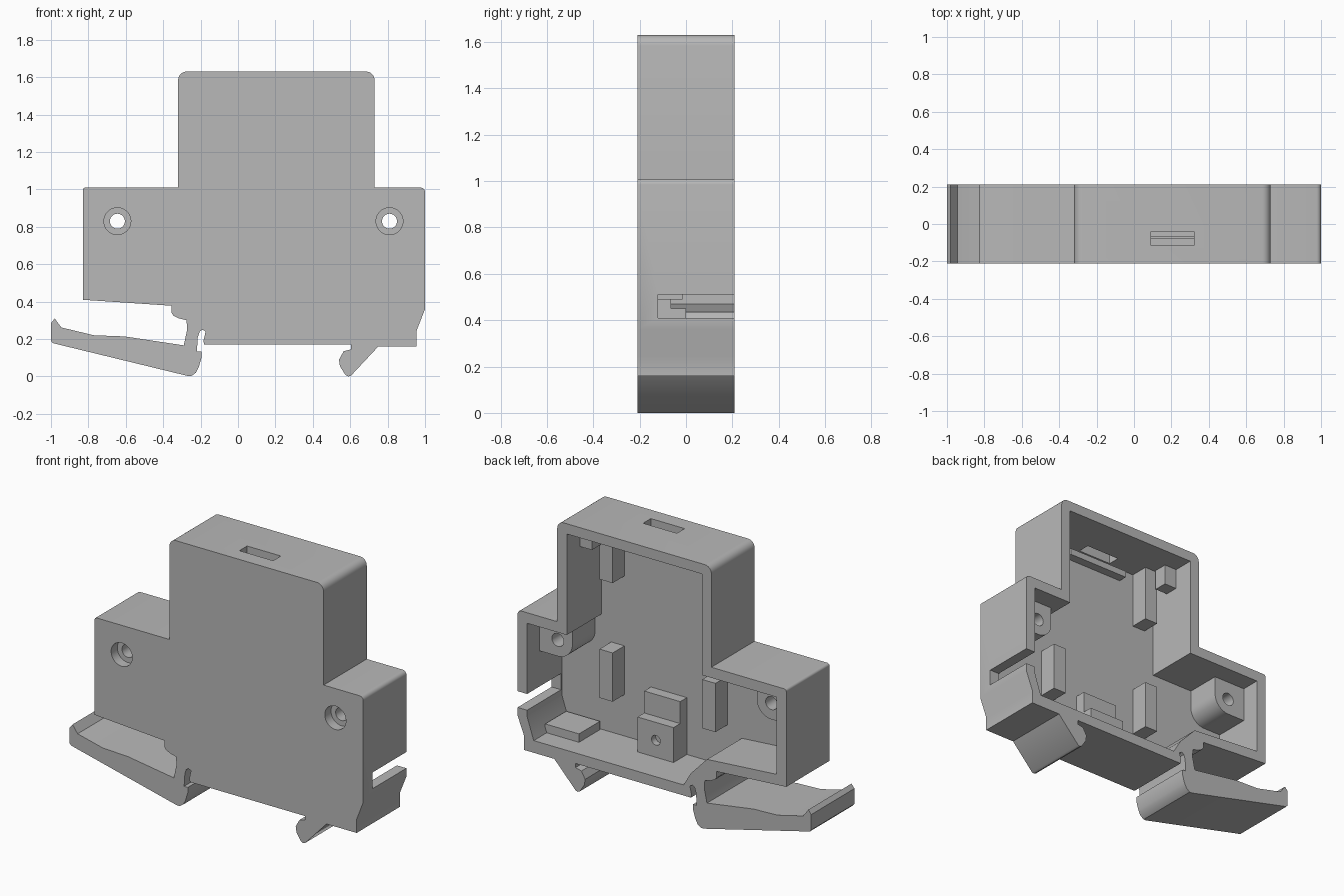
import bpy, bmesh, math
from mathutils import Vector

cube = bpy.data.objects.get("Cube")
if cube:
    bpy.data.objects.remove(cube)

grey = bpy.data.materials.new("housing grey")
grey.use_nodes = True
grey.diffuse_color = (0.48, 0.48, 0.48, 1)
grey.node_tree.nodes["Principled BSDF"].inputs["Base Color"].default_value = (0.48, 0.48, 0.48, 1)

FRONT, PLATE, BACK = -0.21, -0.13, 0.21


def rounded(points):
    """Turn (x, z, radius) corners into a filleted outline."""
    out = []
    for i, p in enumerate(points):
        c = Vector(p[:2])
        r = p[2] if len(p) > 2 else 0
        if not r:
            out.append(c)
            continue
        a = c + (Vector(points[i - 1][:2]) - c).normalized() * r
        b = c + (Vector(points[(i + 1) % len(points)][:2]) - c).normalized() * r
        for k in range(7):
            # Circular arc for the right-angled corners
            t = k / 6 * math.pi / 2
            out.append(c + (a - c) * (1 - math.sin(t)) + (b - c) * (1 - math.cos(t)))
    return out


def prism(name, outline, y0, y1):
    """Extrude an x-z outline along y."""
    bm = bmesh.new()
    face = bm.faces.new([bm.verts.new((x, y0, z)) for x, z in outline])
    ext = bmesh.ops.extrude_face_region(bm, geom=[face])
    moved = [v for v in ext["geom"] if isinstance(v, bmesh.types.BMVert)]
    bmesh.ops.translate(bm, verts=moved, vec=(0, y1 - y0, 0))
    bmesh.ops.recalc_face_normals(bm, faces=bm.faces)
    mesh = bpy.data.meshes.new(name)
    bm.to_mesh(mesh)
    bm.free()
    mesh.materials.append(grey)
    obj = bpy.data.objects.new(name, mesh)
    bpy.context.collection.objects.link(obj)
    return obj


def box(name, x0, x1, y0, y1, z0, z1):
    return prism(name, [(x0, z0), (x1, z0), (x1, z1), (x0, z1)], y0, y1)


def cylinder(name, x, z, r, y0, y1, n=40):
    ring = [(x + r * math.cos(i * math.tau / n), z + r * math.sin(i * math.tau / n)) for i in range(n)]
    return prism(name, ring, y0, y1)


def activate(obj):
    bpy.ops.object.select_all(action="DESELECT")
    obj.select_set(True)
    bpy.context.view_layer.objects.active = obj


def cut(obj, cutter):
    cutter.hide_render = True
    mod = obj.modifiers.new("cut", "BOOLEAN")
    mod.operation = "DIFFERENCE"
    mod.solver = "EXACT"
    mod.object = cutter
    activate(obj)
    bpy.ops.object.modifier_apply(modifier=mod.name)
    bpy.data.objects.remove(cutter)


# Housing outline: tower, shoulders, rail foot, hinge slot and snap arm
body = [
    (-0.83, 1.01, 0.015), (-0.32, 1.01), (-0.32, 1.63, 0.045), (0.73, 1.63, 0.045),
    (0.73, 1.01), (1, 1.01, 0.025), (1, 0.36), (0.955, 0.245), (0.955, 0.16),
]
foot = [
    (0.75, 0.16), (0.605, 0.005), (0.59, 0), (0.575, 0.007), (0.545, 0.055),
    (0.54, 0.09), (0.565, 0.135), (0.605, 0.145), (0.605, 0.17),
]
slot = [
    (-0.18, 0.17), (-0.185, 0.19), (-0.173, 0.24), (-0.19, 0.25), (-0.205, 0.24),
    (-0.215, 0.21), (-0.22, 0.133), (-0.195, 0.133),
]
arm = [
    (-0.195, 0.10), (-0.21, 0.05), (-0.225, 0.02), (-0.25, 0.002), (-0.27, 0.003),
    (-0.99, 0.178), (-1, 0.19), (-1, 0.285), (-0.98, 0.31), (-0.945, 0.262),
    (-0.77, 0.22), (-0.607, 0.214), (-0.29, 0.166), (-0.272, 0.25), (-0.275, 0.30),
    (-0.315, 0.31), (-0.345, 0.325), (-0.355, 0.34), (-0.355, 0.378), (-0.83, 0.41),
]
housing = prism("housing", rounded(body + foot + slot + arm), FRONT, BACK)

# Hollow interior, open at the back
cavity = [
    (-0.765, 0.945), (-0.255, 0.945), (-0.255, 1.567), (0.665, 1.567), (0.665, 0.945),
    (0.935, 0.945), (0.935, 0.37), (0.89, 0.235), (-0.13, 0.235), (-0.18, 0.32),
    (-0.29, 0.435), (-0.765, 0.47),
]
cut(housing, prism("cavity_cutter", cavity, PLATE, 0.4))

# Window in the top and open slot in the side wall
cut(housing, box("top_window_cutter", 0.09, 0.32, -0.115, -0.04, 1.5, 1.7))
cut(housing, box("side_slot_cutter", 0.9, 1.1, -0.12, 0.3, 0.41, 0.51))

# Screw bosses with through holes and counterbores
HOLE_Z, BOSS_END = 0.83, 0.09
for side, x, wall in (("right", -0.645, -0.78), ("left", 0.81, 0.95)):
    inward = 1 if x < 0 else -1
    corner = x + inward * 0.1
    outline = [(wall, 0.96), (corner, 0.96)]
    for i in range(13):
        a = i / 12 * math.pi / 2
        outline.append((x + inward * 0.1 * math.cos(a), HOLE_Z - 0.1 * math.sin(a)))
    outline.append((wall, HOLE_Z - 0.1))
    boss = prism(side + "_screw_boss", outline, PLATE - 0.005, BOSS_END)
    for part in (housing, boss):
        cut(part, cylinder("hole_cutter", x, HOLE_Z, 0.04, -0.3, 0.3))
    cut(housing, cylinder("counterbore_cutter", x, HOLE_Z, 0.072, -0.3, -0.15))

# Guide posts on the inside of the front plate, and tabs under the roof
IN = PLATE - 0.005
for side, x in (("right", -0.19), ("left", 0.51)):
    box(side + "_upper_post", x, x + 0.09, IN, -0.015, 1.22, 1.57)
    box(side + "_lower_post", x, x + 0.09, IN, -0.015, 0.49, 0.79)
box("right_roof_tab", -0.26, -0.17, -0.005, 0.08, 1.44, 1.57)
box("left_roof_tab", 0.585, 0.67, -0.005, 0.08, 1.44, 1.57)
box("window_ledge", 0.0, 0.42, IN, -0.075, 1.49, 1.53)

# Stepped central block with a pilot hole
block = box("centre_block", 0.085, 0.33, -0.07, 0.0, 0.23, 0.45)
cut(block, cylinder("pilot_cutter", 0.205, 0.34, 0.03, -0.04, 0.1))
box("centre_block_back", 0.085, 0.33, IN, -0.065, 0.23, 0.585)

# Low pad on the floor
box("floor_pad", 0.67, 0.9, -0.12, 0.084, 0.23, 0.287)

for obj in bpy.context.collection.objects:
    if obj.type == "MESH" and obj.data.materials and obj.data.materials[0] == grey:
        activate(obj)
        bpy.ops.object.shade_smooth_by_angle(angle=math.radians(30))
